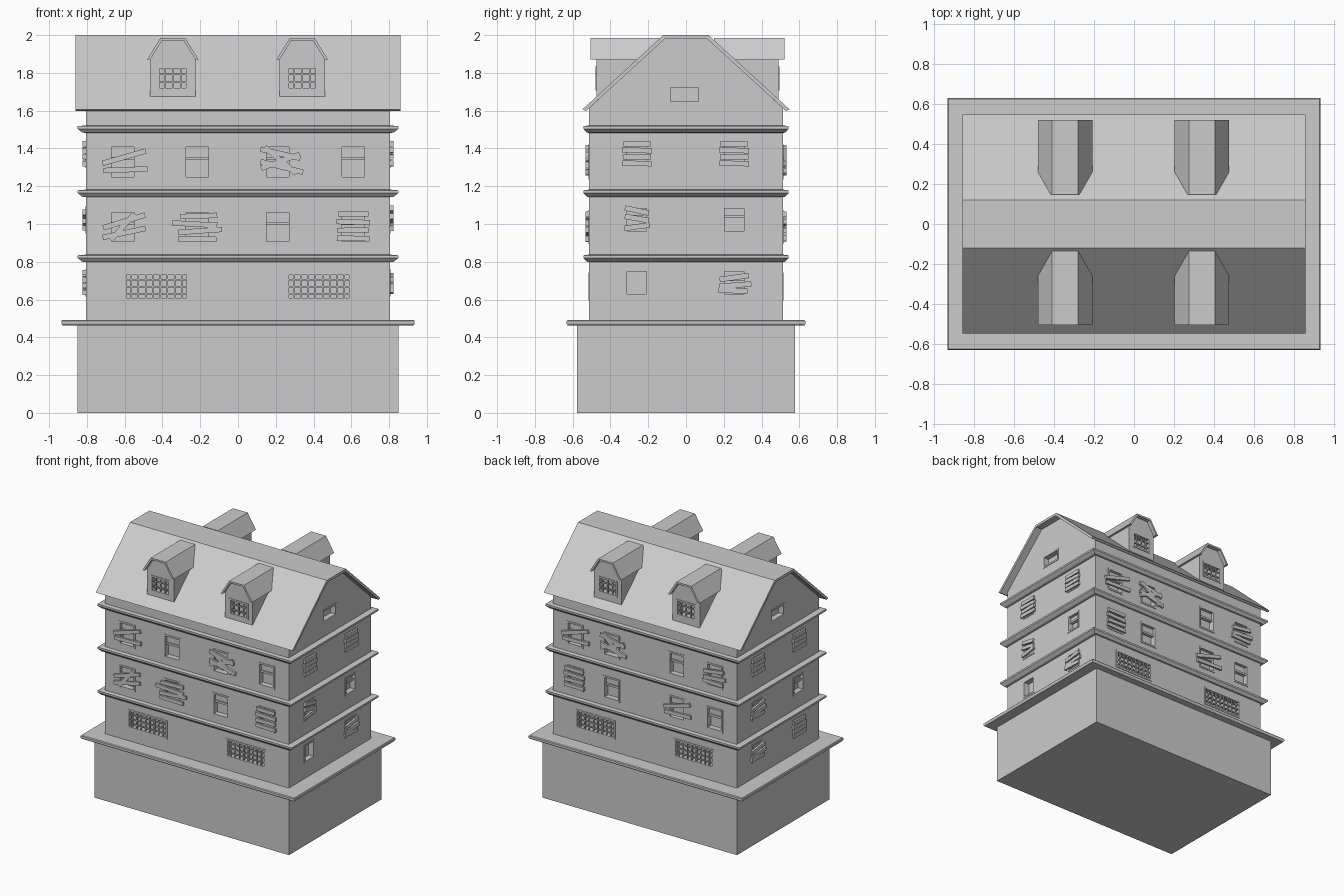
import bpy, bmesh, math
from mathutils import Matrix, Vector

if "Cube" in bpy.data.objects:
    bpy.data.objects.remove(bpy.data.objects["Cube"])


def finish(name, bm):
    bmesh.ops.recalc_face_normals(bm, faces=bm.faces)
    me = bpy.data.meshes.new(name)
    bm.to_mesh(me)
    bm.free()
    ob = bpy.data.objects.new(name, me)
    bpy.context.collection.objects.link(ob)
    return ob


def box(bm, m, x0, x1, y0, y1, z0, z1):
    c = Matrix.Translation(((x0 + x1) / 2, (y0 + y1) / 2, (z0 + z1) / 2))
    bmesh.ops.create_cube(bm, size=1, matrix=m @ c @ Matrix.Diagonal((x1 - x0, y1 - y0, z1 - z0, 1)))


def loft(bm, rings):
    rows = [[bm.verts.new(p) for p in r] for r in rings]
    n = len(rows[0])
    for a, b in zip(rows, rows[1:]):
        for i in range(n):
            bm.faces.new((a[i], a[(i + 1) % n], b[(i + 1) % n], b[i]))
    bm.faces.new(rows[0])
    bm.faces.new(rows[-1])


def wall(angle, dist):
    """Local frame of a wall: x right, -y outward, z up."""
    return Matrix.Rotation(math.radians(angle), 4, 'Z') @ Matrix.Translation((0, -dist, 0))


def cut(target, cutter):
    mod = target.modifiers.new("openings", 'BOOLEAN')
    mod.object, mod.operation, mod.solver = cutter, 'DIFFERENCE', 'EXACT'
    bpy.context.view_layer.objects.active = target
    bpy.ops.object.modifier_apply(modifier=mod.name)


def cutter_from(bm, name):
    ob = finish(name, bm)
    ob.hide_render = True
    return ob


HX, HY = 0.804, 0.513
FRONT, BACK = wall(0, HY), wall(180, HY)
RIGHT, LEFT = wall(90, HX), wall(-90, HX)

# Boards per style: (x offset / width, z offset / height, length / width, degrees)
BOARDS = {
    'V': [(0.05, 0.14, 1.65, 16), (0.1, -0.22, 1.6, 2)],
    'X': [(0.05, 0.16, 1.6, 17), (0.05, -0.18, 1.6, 12), (0, 0, 1.3, 48)],
    'D': [(0.1, 0.24, 1.5, -13), (0.15, -0.14, 1.6, -14), (0.1, 0.02, 1.5, 20), (0.1, 0.05, 1.5, -40)],
    'W': [(0.05, 0.32, 1.35, 2), (-0.1, 0.08, 1.65, -3), (0.1, -0.12, 1.6, 4), (0, -0.36, 1.4, -1)],
    'H': [(0, 0.38, 1.1, 0), (0, 0.14, 1.22, -2), (0, -0.1, 1.15, 1), (0, -0.34, 1.2, -1)],
    'S': [(0, 0.34, 1.0, -12), (0, 0.05, 1.0, -10), (0, -0.25, 1.05, 8)],
    'T': [(0, 0.2, 1.2, 8), (0.05, -0.08, 1.3, 4), (-0.05, -0.28, 1.2, -2)],
}
frames, boards, holes = bmesh.new(), bmesh.new(), bmesh.new()


def window(m, u, z, w, h, style='sash', hole=None, grid=(9, 4)):
    hole = holes if hole is None else hole
    m = m @ Matrix.Translation((u, 0, z))
    a, b, t = w / 2, h / 2, 0.013
    box(hole, m, -a, a, -0.03, 0.04, -b, b)
    for s in (-1, 1):
        x0, x1 = sorted((s * a, s * (a - t)))
        box(frames, m, x0, x1, -0.004, 0.04, -b, b)
        z0, z1 = sorted((s * b, s * (b - t)))
        box(frames, m, -a, a, -0.004, 0.04, z0, z1)
    if style == 'bars':
        nx, nz = grid
        for i in range(1, nx):
            x = -a + w * i / nx
            box(frames, m, x - .004, x + .004, -0.002, 0.008, -b, b)
        for i in range(1, nz):
            q = -b + h * i / nz
            box(frames, m, -a, a, 0, 0.01, q - .004, q + .004)
    elif style != 'plain':
        # sash: upper pane and meeting rail
        box(frames, m, -a, a, 0.02, 0.035, 0.015, b)
        box(frames, m, -a, a, 0.01, 0.035, 0.01, 0.026)
    for du, dz, ln, deg in BOARDS.get(style, []):
        r = m @ Matrix.Translation((du * w, 0, dz * h)) @ Matrix.Rotation(-math.radians(deg), 4, 'Y')
        box(boards, r, -ln * w / 2, ln * w / 2, -0.018, -0.002, -0.014, 0.014)


# House body: one stack of rectangles with plinth, ledge and cornices
stack = [(0.85, 0.577, 0), (0.85, 0.577, 0.462), (0.93, 0.627, 0.464), (0.935, 0.632, 0.472),
         (0.935, 0.632, 0.486), (0.93, 0.627, 0.492), (HX, HY, 0.493)]
for top in (0.838, 1.182, 1.522):
    stack += [(HX, HY, top - .04), (HX + .02, HY + .012, top - .038), (0.849, 0.543, top - .018),
              (0.849, 0.543, top - .004), (HX, HY, top)]
stack.append((HX, HY, 1.615))
bm = bmesh.new()
loft(bm, [[(-x, -y, z), (x, -y, z), (x, y, z), (-x, y, z)] for x, y, z in stack])
body = finish("house_body", bm)

# Long-wall windows, listed left to right as seen from outside
LONG = {
    'front': (FRONT, (-.61, -.215, .21, .61), ('V', 'sash', 'D', 'sash'), ('X', 'W', 'sash', 'H')),
    'back': (BACK, (-.61, -.29, .28, .61), ('V', 'D', 'sash', 'T'), ('H', 'sash', 'V', 'sash')),
}
for m, us, upper, lower in LONG.values():
    for u, s, t in zip(us, upper, lower):
        window(m, u, 1.328, 0.145, 0.185, s)
        window(m, u, 0.985, 0.145, 0.18, t)
    for u in (-.431, .429):
        window(m, u, 0.668, 0.345, 0.148, 'bars')

# Short-wall windows
for m, rows in ((RIGHT, (('H', 'H'), ('S', 'sash'), ('plain', 'T'))),
                (LEFT, (('H', 'H'), ('T', 'sash'), ('T', 'H')))):
    for z, row in zip((1.37, 1.022, 0.688), rows):
        for u, s in zip((-.26, .255), row):
            window(m, u, z, 0.13, 0.145, s)
cutter = cutter_from(holes, "wall_opening_cutter")
cut(body, cutter)
bpy.data.objects.remove(cutter)

# Gable walls
bm = bmesh.new()
prof = [(-.513, 1.6), (-.513, 1.612), (-.115, 1.985), (.115, 1.985), (.513, 1.612), (.513, 1.6)]
loft(bm, [[(x, y, z) for y, z in prof] for x in (-HX, HX)])
gable = finish("gable_walls", bm)
holes = bmesh.new()
for m in (RIGHT, LEFT):
    window(m, -0.008, 1.685, 0.175, 0.1, 'plain', holes)
cutter = cutter_from(holes, "gable_opening_cutter")
cut(gable, cutter)
bpy.data.objects.remove(cutter)

# Main roof: folded slab with flat ridge
bm = bmesh.new()
half = [(.548, 1.607), (.12, 2.0)]
inner = [(.112, 1.98), (.53, 1.598)]
prof = half + [(-y, z) for y, z in half[::-1]] + [(-y, z) for y, z in inner[::-1]] + inner[:1] + inner[1:]
loft(bm, [[(x, y, z) for y, z in prof] for x in (-.86, .86)])
finish("main_roof", bm)

# Dormers: walls, window and folded roof, two on each slope
wall_p = [(-.12, 1.655), (-.12, 1.87), (-.062, 1.975), (.062, 1.975), (.12, 1.87), (.12, 1.655)]
roof_p = [(-.137, 1.87), (-.065, 1.986), (.065, 1.986), (.137, 1.87),
          (.12, 1.87), (.057, 1.972), (-.057, 1.972), (-.12, 1.87)]
walls, roofs, holes = bmesh.new(), bmesh.new(), bmesh.new()
for side, angle in ((1, 0), (-1, 180)):
    for cx in (-.345, .34):
        m = Matrix.Translation((cx, 0.008, 0)) @ Matrix.Rotation(math.radians(angle), 4, 'Z')
        loft(walls, [[m @ Vector((x, y, z)) for x, z in wall_p] for y in (-.483, -.2)])
        loft(roofs, [[m @ Vector((x, y, z)) for x, z in roof_p] for y in (-.513, -.14)])
        window(m @ Matrix.Translation((0, -.483, 0)), 0, 1.771, .168, .128, 'bars', holes, (4, 3))
dormer = finish("dormer_walls", walls)
finish("dormer_roofs", roofs)
cutter = cutter_from(holes, "dormer_opening_cutter")
cut(dormer, cutter)
bpy.data.objects.remove(cutter)

finish("window_frames", frames)
finish("window_boards", boards)
